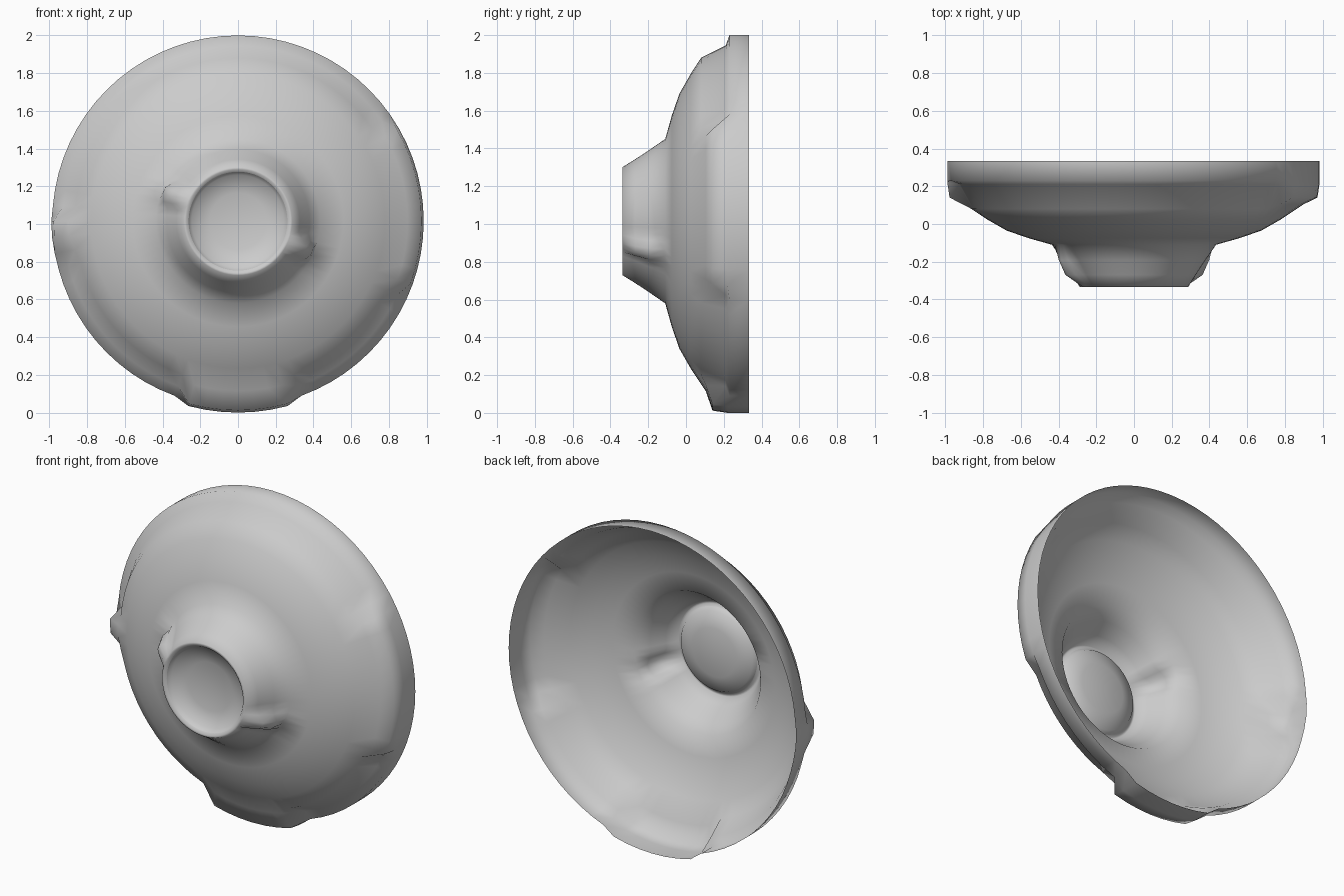
import bpy, bmesh, math

if "Cube" in bpy.data.objects:
    bpy.data.objects.remove(bpy.data.objects["Cube"])

SEG = 72          # sides around the dish
ZC = 1.015        # height of the dish axis

grey = bpy.data.materials.new("plain grey")
grey.diffuse_color = (0.6, 0.6, 0.6, 1)
grey.use_nodes = True
grey.node_tree.nodes["Principled BSDF"].inputs["Base Color"].default_value = grey.diffuse_color


def ramp(deg, start, end, soft):
    """1 inside an angular span, falling to 0 over 'soft' degrees outside it."""
    half = (end - start) / 2
    off = abs((deg - (start + end) / 2 + 180) % 360 - 180) - half
    return max(0.0, min(1.0, 1 - off / soft))


def revolve(name, profile, shape=None):
    """Spin (radius, y) points around the y axis; shape may move each point."""
    bm = bmesh.new()
    rings = []
    for i, (r, y) in enumerate(profile):
        if r == 0:
            rings.append([bm.verts.new((0, y, ZC))] * SEG)
            continue
        ring = []
        for s in range(SEG):
            deg = s * 360 / SEG
            rr, yy = shape(i, deg, r, y) if shape else (r, y)
            a = math.radians(deg)
            ring.append(bm.verts.new((rr * math.cos(a), yy, ZC + rr * math.sin(a))))
        rings.append(ring)
    for inner, outer in zip(rings, rings[1:]):
        for s in range(SEG):
            t = (s + 1) % SEG
            quad = [inner[s], outer[s], outer[t], inner[t]]
            bm.faces.new(list(dict.fromkeys(quad))).smooth = True
    mesh = bpy.data.meshes.new(name)
    bm.to_mesh(mesh)
    bm.free()
    mesh.materials.append(grey)
    obj = bpy.data.objects.new(name, mesh)
    bpy.context.collection.objects.link(obj)
    return obj


# Dish shell: nose ring, collar, bowl, then the rim lip at the back
shell = [(0.262, -0.325), (0.275, -0.335), (0.287, -0.335), (0.327, -0.27),
         (0.38, -0.19), (0.435, -0.11), (0.56, -0.075), (0.675, -0.035),
         (0.78, 0.025), (0.865, 0.08), (0.93, 0.21), (0.985, 0.23), (0.985, 0.333)]

# Rim lugs: angular span and outer radius
lugs = [(-20, 30, 0.985), (-105, -75, 1.015), (180, 187, 0.99)]
# Small collar bumps: angular span and reach
bumps = [(154, 162, 0.06), (-27, -20, 0.06)]


def shape_shell(i, deg, r, y):
    for start, end, reach in lugs:
        k = ramp(deg, start, end, 5)
        target = {9: (0.90, 0.105), 10: (reach - 0.012, 0.14),
                  11: (reach, 0.22), 12: (reach, 0.333)}.get(i)
        if target:
            r += (target[0] - r) * k
            y += (target[1] - y) * k
    for start, end, reach in bumps:
        k = ramp(deg, start, end, 8)
        r += k * {3: reach, 4: reach * 0.75}.get(i, 0)
    return r, y


revolve("dish_shell", shell, shape_shell)

# Shallow hollow plate closing the nose
revolve("nose_plate", [(0, -0.265), (0.15, -0.275), (0.245, -0.30), (0.262, -0.325)])
